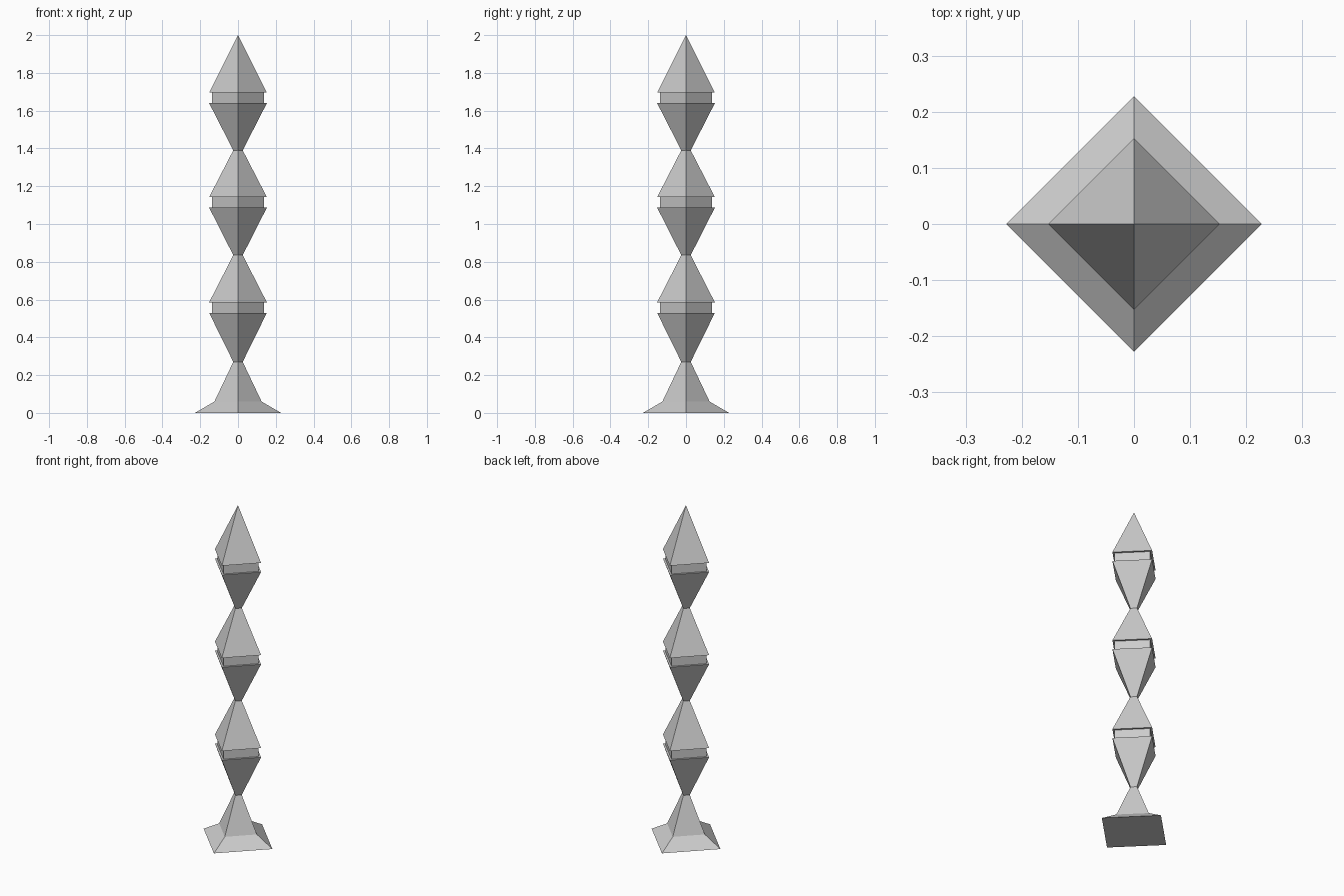
import bpy, bmesh
from math import cos, sin, pi

if "Cube" in bpy.data.objects:
    bpy.data.objects.remove(bpy.data.objects["Cube"])


def square_turned(name, profile, cap_bottom=False):
    """Sweep a (radius, height) profile into a four-sided solid with corners on the axes."""
    bm = bmesh.new()
    rings = []
    for r, z in profile:
        if r == 0:
            rings.append([bm.verts.new((0, 0, z))] * 4)
        else:
            rings.append([bm.verts.new((r * cos(i * pi / 2), r * sin(i * pi / 2), z))
                          for i in range(4)])
    for a, b in zip(rings, rings[1:]):
        for i in range(4):
            j = (i + 1) % 4
            corners = [a[i], a[j], b[j], b[i]]
            bm.faces.new(list(dict.fromkeys(corners)))
    if cap_bottom:
        bm.faces.new(rings[0][::-1])
    mesh = bpy.data.meshes.new(name)
    bm.to_mesh(mesh)
    bm.free()
    obj = bpy.data.objects.new(name, mesh)
    bpy.context.collection.objects.link(obj)
    return obj


WAIST, WIDE, BAND = 0.025, 0.153, 0.137

# Flared foot tapering to the first waist
square_turned("base", [(0.228, 0), (0.125, 0.06), (WAIST, 0.27)], cap_bottom=True)

# Stacked links: lower cup, recessed band, upper pyramid
links = [
    ("lower_link", 0.27, 0.53, 0.585, 0.835, WAIST),
    ("middle_link", 0.835, 1.087, 1.142, 1.39, WAIST),
    ("top_link", 1.39, 1.64, 1.695, 2.0, 0),
]
for name, z0, z1, z2, z3, tip in links:
    square_turned(name, [(WAIST, z0), (WIDE, z1), (BAND, z1),
                         (BAND, z2), (WIDE, z2), (tip, z3)])
